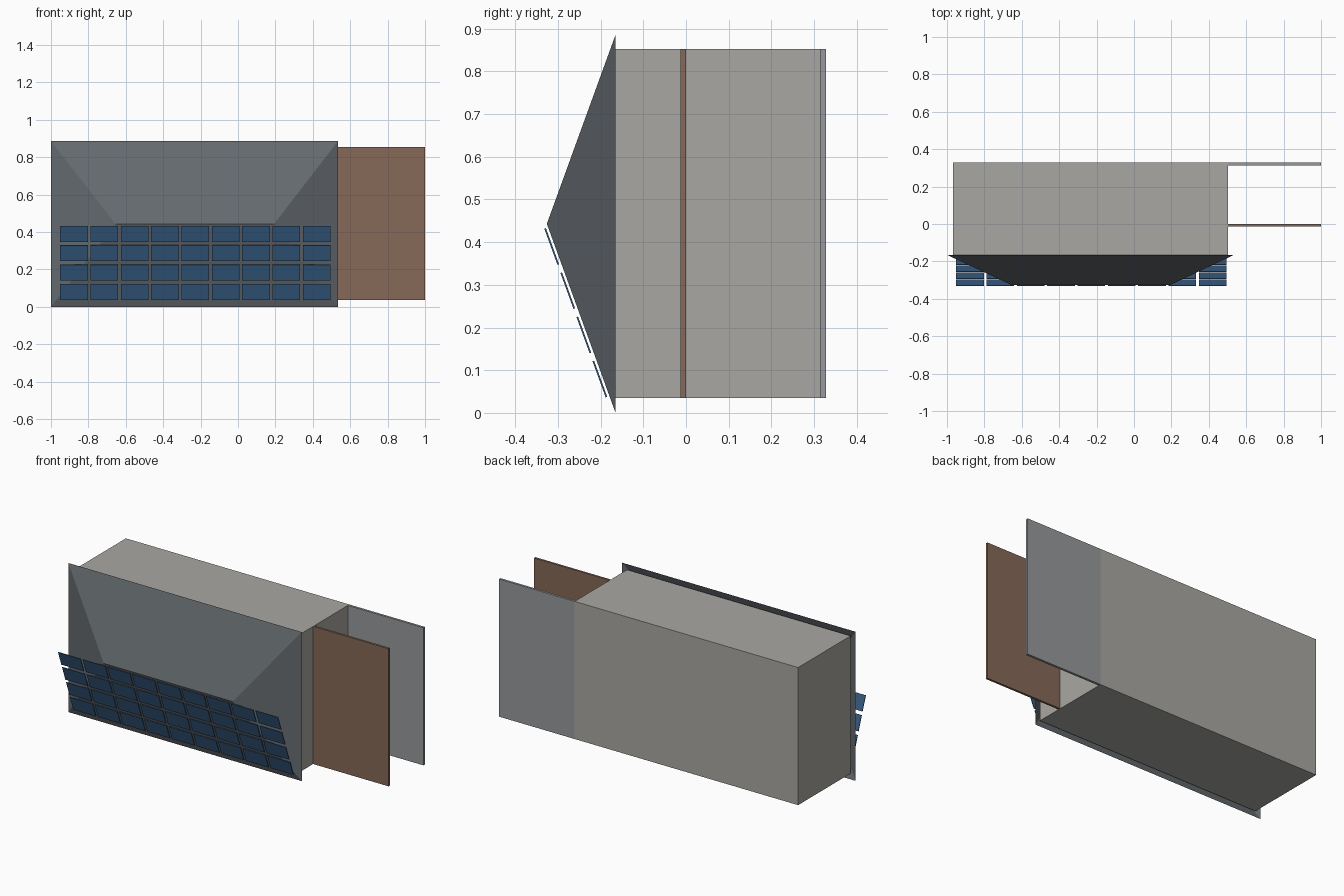
import bpy, bmesh, math
from mathutils import Vector

if "Cube" in bpy.data.objects:
    bpy.data.objects.remove(bpy.data.objects["Cube"])


def material(name, color):
    m = bpy.data.materials.new(name)
    m.diffuse_color = (*color, 1)
    m.use_nodes = True
    m.node_tree.nodes["Principled BSDF"].inputs["Base Color"].default_value = m.diffuse_color
    return m


def make_object(name, bm, mat):
    bmesh.ops.recalc_face_normals(bm, faces=bm.faces)
    mesh = bpy.data.meshes.new(name)
    bm.to_mesh(mesh)
    bm.free()
    mesh.materials.append(mat)
    ob = bpy.data.objects.new(name, mesh)
    bpy.context.collection.objects.link(ob)
    return ob


def box(name, lo, hi, mat):
    lo, hi = Vector(lo), Vector(hi)
    bm = bmesh.new()
    bmesh.ops.create_cube(bm, size=1)
    bmesh.ops.scale(bm, vec=hi - lo, verts=bm.verts)
    ob = make_object(name, bm, mat)
    ob.location = (lo + hi) / 2
    return ob


wall_mat = material("wall_plaster", (0.40, 0.39, 0.36))
roof_mat = material("roof_slate", (0.13, 0.145, 0.16))
slab_mat = material("concrete", (0.31, 0.32, 0.33))
wood_mat = material("brown_wood", (0.24, 0.14, 0.095))
panel_mat = material("solar_blue", (0.04, 0.115, 0.24))

# The house lies on its side: its roof points to -y
Z0, Z1 = 0.035, 0.853
box("house_walls", (-0.967, -0.165, Z0), (0.503, 0.328, Z1), wall_mat)
box("carport_floor", (0.503, 0.314, Z0), (1.0, 0.328, Z1), slab_mat)
box("carport_roof", (0.503, -0.013, Z0), (1.0, 0.0, Z1), wood_mat)

# Hip roof, open on the underside
EAVE_Y, RIDGE_Y, RIDGE_Z, TOP_Z = -0.165, -0.326, 0.443, 0.886
bm = bmesh.new()
a, b, c, d = [bm.verts.new((x, EAVE_Y, z)) for x, z in
              ((-1, 0), (0.535, 0), (0.535, TOP_Z), (-1, TOP_Z))]
r0 = bm.verts.new((-0.655, RIDGE_Y, RIDGE_Z))
r1 = bm.verts.new((0.193, RIDGE_Y, RIDGE_Z))
for f in ((a, b, r1, r0), (b, c, r1), (c, d, r0, r1), (d, a, r0)):
    bm.faces.new(f)
make_object("hip_roof", bm, roof_mat)

# Solar panels, 9 by 4, hovering just above the lower slope
tilt = math.atan2(EAVE_Y - RIDGE_Y, RIDGE_Z)
along = Vector((0, -math.sin(tilt), math.cos(tilt)))
normal = Vector((0, -math.cos(tilt), -math.sin(tilt)))
W, H, T = 0.148, 0.090, 0.004
for row in range(4):
    for col in range(9):
        x = -0.877 + col * 0.1622
        s = 0.087 + row * 0.1102
        p = box(f"solar_panel_{row + 1}_{col + 1}",
                (-W / 2, -T / 2, -H / 2), (W / 2, T / 2, H / 2), panel_mat)
        p.location = Vector((x, EAVE_Y, 0)) + along * s + normal * 0.0075
        p.rotation_euler.x = tilt
